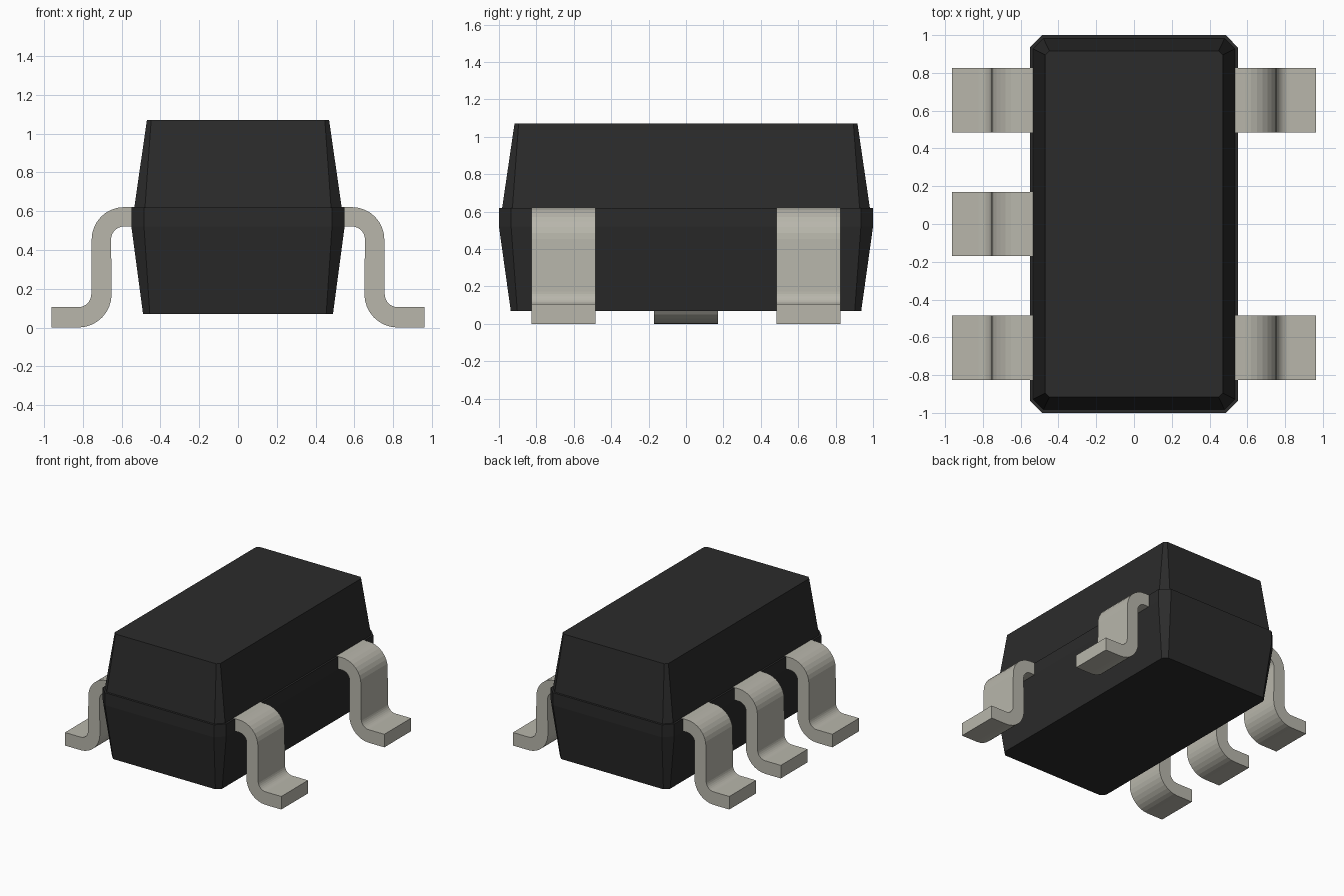
import bpy, bmesh
from math import sin, cos, pi

if "Cube" in bpy.data.objects:
    bpy.data.objects.remove(bpy.data.objects["Cube"])


def material(name, color):
    m = bpy.data.materials.new(name)
    m.diffuse_color = color
    m.use_nodes = True
    m.node_tree.nodes["Principled BSDF"].inputs["Base Color"].default_value = m.diffuse_color
    return m


def finish(bm, name, mat):
    bmesh.ops.recalc_face_normals(bm, faces=bm.faces)
    me = bpy.data.meshes.new(name)
    bm.to_mesh(me)
    bm.free()
    ob = bpy.data.objects.new(name, me)
    me.materials.append(mat)
    bpy.context.collection.objects.link(ob)
    return ob


black = material("black_plastic", (0.024, 0.024, 0.024, 1))
metal = material("tinned_metal", (0.48, 0.47, 0.41, 1))

# Moulded body: stacked chamfered rectangles (half x, half y, chamfer, z)
SECTIONS = [
    (0.49, 0.937, 0.035, 0.07),
    (0.55, 1.0, 0.065, 0.52),
    (0.55, 1.0, 0.065, 0.62),
    (0.535, 0.983, 0.055, 0.62),
    (0.47, 0.917, 0.022, 1.07),
]
bm = bmesh.new()
rings = []
for hx, hy, c, z in SECTIONS:
    pts = [(hx, hy - c), (hx - c, hy), (c - hx, hy), (-hx, hy - c),
           (-hx, c - hy), (c - hx, -hy), (hx - c, -hy), (hx, c - hy)]
    rings.append([bm.verts.new((x, y, z)) for x, y in pts])
for a, b in zip(rings, rings[1:]):
    for i in range(8):
        j = (i + 1) % 8
        bm.faces.new((a[i], a[j], b[j], b[i]))
bm.faces.new(rings[0])
bm.faces.new(rings[-1])
finish(bm, "body", black)


def arc(cx, cz, r, a0, a1, n=8):
    return [(cx + r * cos(a0 + (a1 - a0) * i / n),
             cz + r * sin(a0 + (a1 - a0) * i / n)) for i in range(n + 1)]


# Gull-wing lead profile in x, z: shoulder bend, then foot bend
R_IN, R_OUT = 0.067, 0.167
SHOULDER, FOOT = (0.588, 0.454), (0.824, 0.172)
PROFILE = (
    [(0.535, 0.621)]
    + arc(*SHOULDER, R_OUT, pi / 2, 0)
    + arc(*FOOT, R_IN, pi, 1.5 * pi)
    + [(0.963, 0.105), (0.963, 0.005 - 0.005)]
    + arc(*FOOT, 0.172, 1.5 * pi, pi)
    + arc(*SHOULDER, R_IN, 0, pi / 2)
    + [(0.535, 0.521)]
)


def lead(name, side, y, width=0.34):
    bm = bmesh.new()
    face = bm.faces.new([bm.verts.new((side * x, y - width / 2, z)) for x, z in PROFILE])
    out = bmesh.ops.extrude_face_region(bm, geom=[face])
    verts = [v for v in out["geom"] if isinstance(v, bmesh.types.BMVert)]
    bmesh.ops.translate(bm, verts=verts, vec=(0, width, 0))
    finish(bm, name, metal)


# Three leads on the left, two on the right
for i, y in enumerate((-0.655, 0, 0.655)):
    lead(f"left_lead_{i + 1}", -1, y)
for i, y in enumerate((-0.655, 0.655)):
    lead(f"right_lead_{i + 1}", 1, y)
